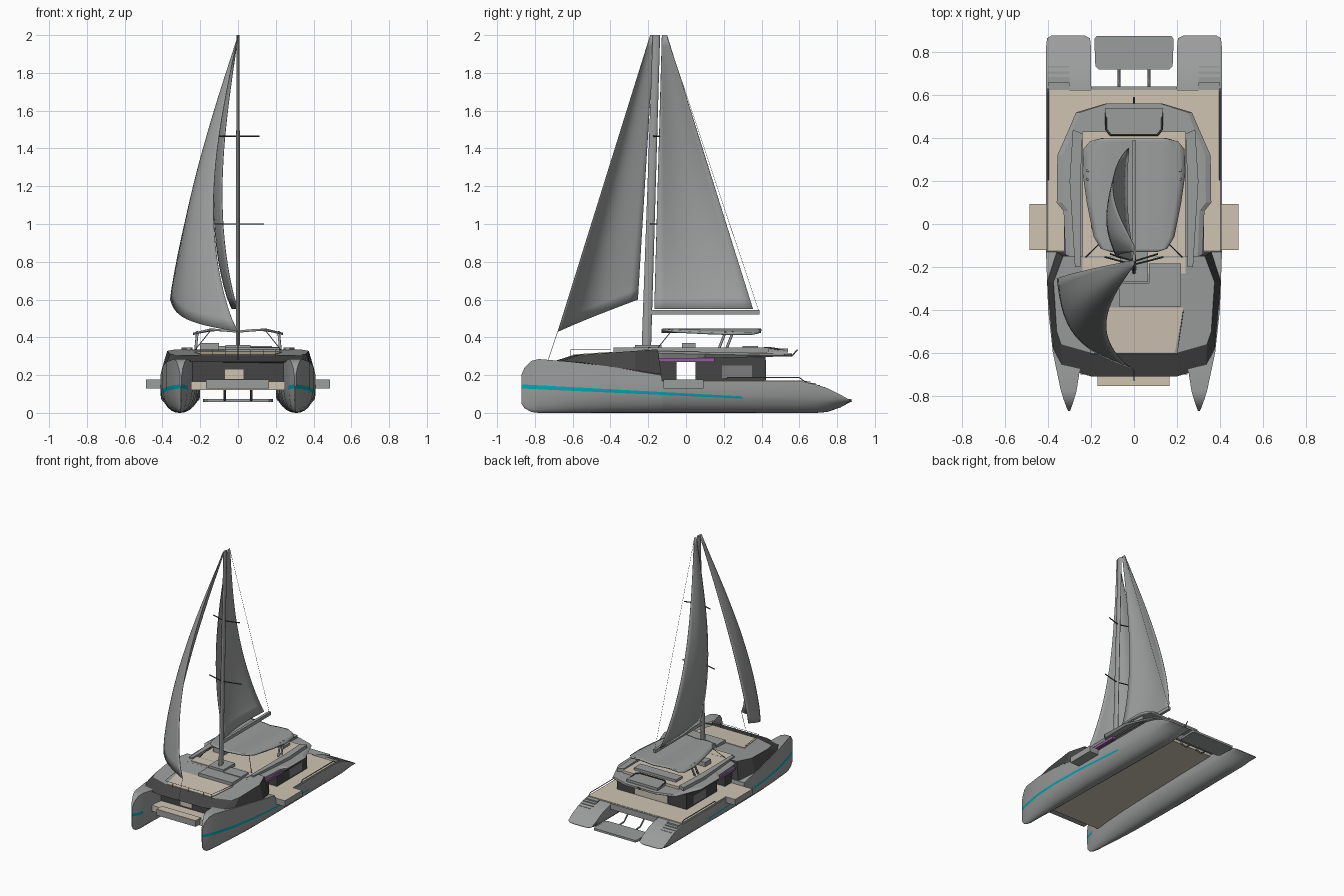
import bpy, bmesh, math
from mathutils import Vector

cube = bpy.data.objects.get("Cube")
if cube:
    bpy.data.objects.remove(cube, do_unlink=True)


def material(name, r, g, b):
    m = bpy.data.materials.new(name)
    m.use_nodes = True
    m.diffuse_color = (r, g, b, 1)
    m.node_tree.nodes["Principled BSDF"].inputs["Base Color"].default_value = (r, g, b, 1)
    return m


GREY = material("light grey", .33, .335, .335)
MID = material("mid grey", .2, .2, .2)
DARK = material("dark grey", .06, .06, .062)
TEAK = material("beige deck", .62, .55, .45)
CYAN = material("cyan stripe", 0, .4, .48)
PURPLE = material("purple trim", .27, .11, .3)


def build(name, verts, faces, mats, rule=None, smooth=None):
    mesh = bpy.data.meshes.new(name)
    mesh.from_pydata(verts, [], faces)
    bm = bmesh.new()
    bm.from_mesh(mesh)
    bmesh.ops.recalc_face_normals(bm, faces=bm.faces)
    for f in bm.faces:
        f.material_index = rule(f) if rule else 0
    bm.to_mesh(mesh)
    bm.free()
    ob = bpy.data.objects.new(name, mesh)
    bpy.context.collection.objects.link(ob)
    for m in mats:
        mesh.materials.append(m)
    if smooth:
        bpy.ops.object.select_all(action='DESELECT')
        ob.select_set(True)
        bpy.context.view_layer.objects.active = ob
        bpy.ops.object.shade_smooth_by_angle(angle=math.radians(smooth))
    return ob


def loft(name, rings, mats, rule=None, smooth=None):
    n = len(rings[0])
    verts = [p for r in rings for p in r]
    faces = [(k * n + i, k * n + (i + 1) % n, (k + 1) * n + (i + 1) % n, (k + 1) * n + i)
             for k in range(len(rings) - 1) for i in range(n)]
    faces += [tuple(range(n)), tuple(range(len(verts) - n, len(verts)))]
    return build(name, verts, faces, mats, rule, smooth)


def grid(name, point, nu, nv, mat, thick):
    verts = [point(i / nu, j / nv) for j in range(nv + 1) for i in range(nu + 1)]
    w = nu + 1
    faces = [(j * w + i, j * w + i + 1, j * w + w + i + 1, j * w + w + i)
             for j in range(nv) for i in range(nu)]
    mod = build(name, verts, faces, [mat], smooth=40).modifiers.new("thickness", 'SOLIDIFY')
    mod.thickness = thick


def top_rule(f):
    return 1 if f.normal.z > .8 else 0


def box(name, x, y, z, mat, top=None):
    ring = [(x[0], y[0]), (x[1], y[0]), (x[1], y[1]), (x[0], y[1])]
    loft(name, [[(a, b, h) for a, b in ring] for h in z], [mat, top or mat], top_rule)


def mirrored(half, height, scale=1):
    ring = [(x * scale, y) for x, y in half]
    ring += [(-x, y) for x, y in reversed(ring)]
    return [(x, y, height(y)) for x, y in ring]


def tube(name, pts, r, mat):
    cu = bpy.data.curves.new(name, 'CURVE')
    cu.dimensions = '3D'
    cu.bevel_depth, cu.bevel_resolution, cu.use_fill_caps = r, 1, True
    sp = cu.splines.new('POLY')
    sp.points.add(len(pts) - 1)
    for p, q in zip(sp.points, pts):
        p.co = (*q, 1)
    cu.materials.append(mat)
    bpy.context.collection.objects.link(bpy.data.objects.new(name, cu))


# Hull stations: y, keel height, deck height, inner x, outer x
STATIONS = [(-.872, .05, .20, .298, .306), (-.855, .025, .24, .292, .314), (-.82, .005, .275, .28, .327),
            (-.78, 0, .285, .268, .34), (-.6, 0, .27, .24, .378), (-.4, 0, .245, .225, .4),
            (-.13, 0, .2, .215, .41), (-.125, 0, .165, .215, .41), (.3, 0, .165, .205, .41),
            (.62, 0, .165, .2, .41), (.69, 0, .15, .2, .41), (.75, .005, .13, .2, .41),
            (.82, .03, .095, .2, .41), (.865, .055, .07, .205, .405), (.878, .06, .064, .23, .385)]


def hull_ring(y, bot, top, xin, xout, side):
    mid, half, tall = (xin + xout) / 2, (xout - xin) / 2, top - bot
    centre, t = .14 - .05 * (y + .87), .011 - .0045 * (y + .87)
    # stripe edges, kept inside the hull height
    lo = max(bot + .3 * tall, min(centre - t, bot + .65 * tall))
    hi = max(bot + .5 * tall, min(centre + t, bot + .8 * tall))
    levels = [bot + (lo - bot) * f for f in (.03, .12, .3, .6, 1)] + [hi, (hi + top) / 2, top]
    depth = min(.15, tall)

    def wide(z):
        return half * math.sqrt(1 - (1 - min(1, (z - bot) / depth)) ** 2.2)
    ring = [(mid - wide(z), z) for z in reversed(levels)] + [(mid, bot)]
    ring += [(mid + wide(z), z) for z in levels]
    return [(side * x, y, z) for x, z in ring]


def hull_rule(f):
    c = f.calc_center_median()
    stripe = abs(c.z - .14 + .05 * (c.y + .87)) < .003 and abs(f.normal.z) < .8
    return 1 if stripe and c.y < .69 and (abs(c.x) > .31 or c.y < -.7) else 0


for s, side in ((1, "left"), (-1, "right")):
    loft(side + "_hull", [hull_ring(*st, s) for st in STATIONS], [GREY, CYAN], hull_rule, 35)
    span = lambda a, b: sorted((s * a, s * b))
    # side platform, stern steps and rail
    box(side + "_side_platform", span(.405, .487), (-.12, .093), (.13, .176), GREY, TEAK)
    for i in range(4):
        box(side + "_stern_step", span(.3, .4), (.62, .735 - .025 * i), (.1, .137 + .01 * i), GREY)
    tube(side + "_deck_rail", [(s * .4, .2, .165), (s * .4, .22, .187), (s * .4, .6, .187), (s * .4, .63, .165)], .003, MID)
    # saloon window and trim
    box(side + "_window_panel", span(.3, .304), (.19, .35), (.185, .25), MID)
    box(side + "_purple_trim", span(.3, .325), (-.15, .15), (.27, .291), PURPLE)
    # flybridge coaming and hardtop struts
    loft(side + "_coaming", [[(s * x, y, z) for x, y in ((.24, .42), (.285, .44), (.3, .2), (.275, -.2), (.25, -.2), (.25, .18))]
                             for z in (.32, .345)], [GREY])
    for y in (.17, .21):
        tube(side + "_hardtop_strut", [(s * .225, y, .33), (s * .215, y + .04, .43)], .007, GREY)
    tube(side + "_front_strut", [(s * .23, -.16, .33), (s * .15, -.08, .43)], .002, DARK)
    # stern platform arm
    tube(side + "_platform_arm", [(s * .07, .6, .125), (s * .07, .66, .07), (s * .07, .75, .066)], .006, MID)

# Bridge deck, side decks and cabins with a see-through doorway
box("bridge_deck", (-.25, .25), (-.7, .6), (.12, .166), TEAK)
box("main_deck", (-.402, .402), (-.16, .625), (.14, .172), TEAK)
box("aft_beam", (-.2, .2), (.62, .64), (.125, .17), GREY)
box("front_terrace", (-.17, .165), (-.755, -.69), (.13, .178), GREY, TEAK)
box("front_cabin", (-.25, .25), (-.6, -.13), (.16, .28), DARK)
box("front_cabin_door", (-.07, .03), (-.606, -.6), (.18, .23), TEAK)
box("forward_saloon", (-.3, .3), (-.14, -.05), (.165, .3), DARK)
box("aft_saloon", (-.3, .3), (.05, .42), (.165, .3), DARK)
box("aft_door", (-.14, .14), (.42, .424), (.175, .28), TEAK)

# Stern bathing platform with rounded corners
loft("bathing_platform", [mirrored([(.165, .72), (.18, .735), (.185, .86), (.175, .876)], lambda y, h=h: h)
                          for h in (.058, .074)], [GREY])


# Foredeck with dark sloping sides
def deck_height(y):
    return .305 + .07 * (y + .6)


lower = mirrored([(.2, -.71), (.335, -.67), (.376, -.58), (.405, -.27), (.36, -.13)],
                 lambda y: .27 if y < -.55 else .27 - .16 * (y + .55))
upper = mirrored([(.2, -.6), (.34, -.56), (.36, -.5), (.375, -.27), (.33, -.15)], deck_height)
loft("foredeck", [lower, upper], [DARK, GREY], lambda f: 1 if len(f.verts) > 4 and f.normal.z > .5 else 0)
lounge = [(.19, -.598), (.23, -.39)]
loft("foredeck_lounge", [mirrored(lounge, lambda y, d=d: deck_height(y) + d) for d in (-.01, .004)], [TEAK])
rail = [(-.23, -.4), (-.2, -.61), (.2, -.61), (.23, -.4)]
tube("foredeck_rail", [(x, y, .335) for x, y in rail], .0015, MID)
for i in range(7):
    x = -.2 + i * .4 / 6
    tube("rail_post", [(x, -.61, .3), (x, -.61, .335)], .0015, MID)
box("sofa_back", (-.07, .22), (-.385, -.275), (.31, .345), GREY)
box("sofa_side", (.07, .22), (-.28, -.185), (.31, .35), GREY)
box("mast_step", (-.065, .065), (-.27, -.13), (.32, .36), GREY)

# Saloon roof and flybridge
plan = [(.3, -.25), (.32, -.13), (.328, .06), (.36, .1), (.357, .32), (.3, .45), (.27, .52), (.13, .562)]
slope = lambda y: .33 - .02 * (y + .25)
loft("saloon_roof", [mirrored(plan, lambda y: .288 + .02 * max(0, y), .96), mirrored(plan, lambda y: slope(y) - .012),
                     mirrored(plan, slope, .93)], [GREY])
box("flybridge_floor", (-.24, .24), (-.23, .43), (.31, .336), TEAK)
box("helm_console", (-.2, -.1), (-.02, .05), (.33, .37), GREY)
box("flybridge_seat", (-.18, .18), (.3, .38), (.33, .355), GREY)
loft("aft_sunbed", [mirrored([(.12, .425), (.13, .44), (.135, .54)], lambda y, h=h: h) for h in (.32, .34)], [GREY])
tube("aft_sunbed_rail", [(-.13, .54, .33), (-.13, .44, .345), (-.11, .415, .345), (.11, .415, .345),
                         (.13, .44, .345), (.13, .54, .33)], .005, DARK)
tube("flag_pole", [(0, .56, .3), (0, .59, .335)], .004, MID)

# Curved hardtop: rows of y and half width
ROWS = [(-.13, .11), (-.115, .155), (-.06, .188), (.1, .22), (.24, .24), (.35, .235), (.385, .205), (.398, .15)]


def hardtop_point(u, v):
    y, half = ROWS[round(v * (len(ROWS) - 1))]
    x = (2 * u - 1) * half
    z = .436 + .01 * math.sin(min(abs(x) / .15, 1) * math.pi / 2) - .25 * max(0, abs(x) - .15)
    return (x, y, z)


grid("hardtop", hardtop_point, 16, len(ROWS) - 1, GREY, .012)

# Mast, boom, spreaders and rigging
rings = []
for z, y, ry, rx in ((.34, -.21, .025, .011), (1.2, -.182, .022, .01), (2, -.157, .02, .008)):
    rings.append([(rx * math.cos(a * math.pi / 6), y + ry * math.sin(a * math.pi / 6), z) for a in range(12)])
loft("mast", rings, [GREY], smooth=40)
box("boom", (-.01, .01), (-.2, .39), (.52, .546), GREY)
for z, half in ((1.0, .137), (1.465, .112)):
    y = -.21 + (z - .34) * .032
    tube("spreader", [(-half, y + .035, z), (0, y, z), (half, y + .035, z)], .004, DARK)
tube("topping_lift", [(0, .385, .54), (0, -.1, 1.99)], .001, MID)
tube("forestay", [(0, -.73, .28), (0, -.68, .43)], .0015, MID)


# Sails
def belly(t):
    return math.sin(math.pi * min(t, .9999) ** .8)


def main_point(u, t):
    p = Vector((0, -.168, .55)).lerp(Vector((0, -.128, 2)), t)
    q = Vector((-.025, .355, .55)).lerp(Vector((0, -.1, 2)), t)
    p = p.lerp(q, u)
    p.x -= belly(t) * (.085 + .025 * math.sin(math.pi * u)) + .02 * (1 - t) * math.sin(math.pi * u)
    return p


def jib_point(u, t):
    p = Vector((0, -.68, .43)).lerp(Vector((0, -.19, 2)), t)
    q = Vector((-.36, -.255, .6)).lerp(Vector((0, -.168, 2)), t)
    p = p.lerp(q, u)
    p.x -= belly(t) * (.13 * (1 - u) + .03 * u)
    return p + Vector((-.09, -.06, -.02)) * math.sin(math.pi * u) * (1 - t)


grid("mainsail", main_point, 10, 24, GREY, .003)
grid("jib", jib_point, 14, 24, GREY, .003)
